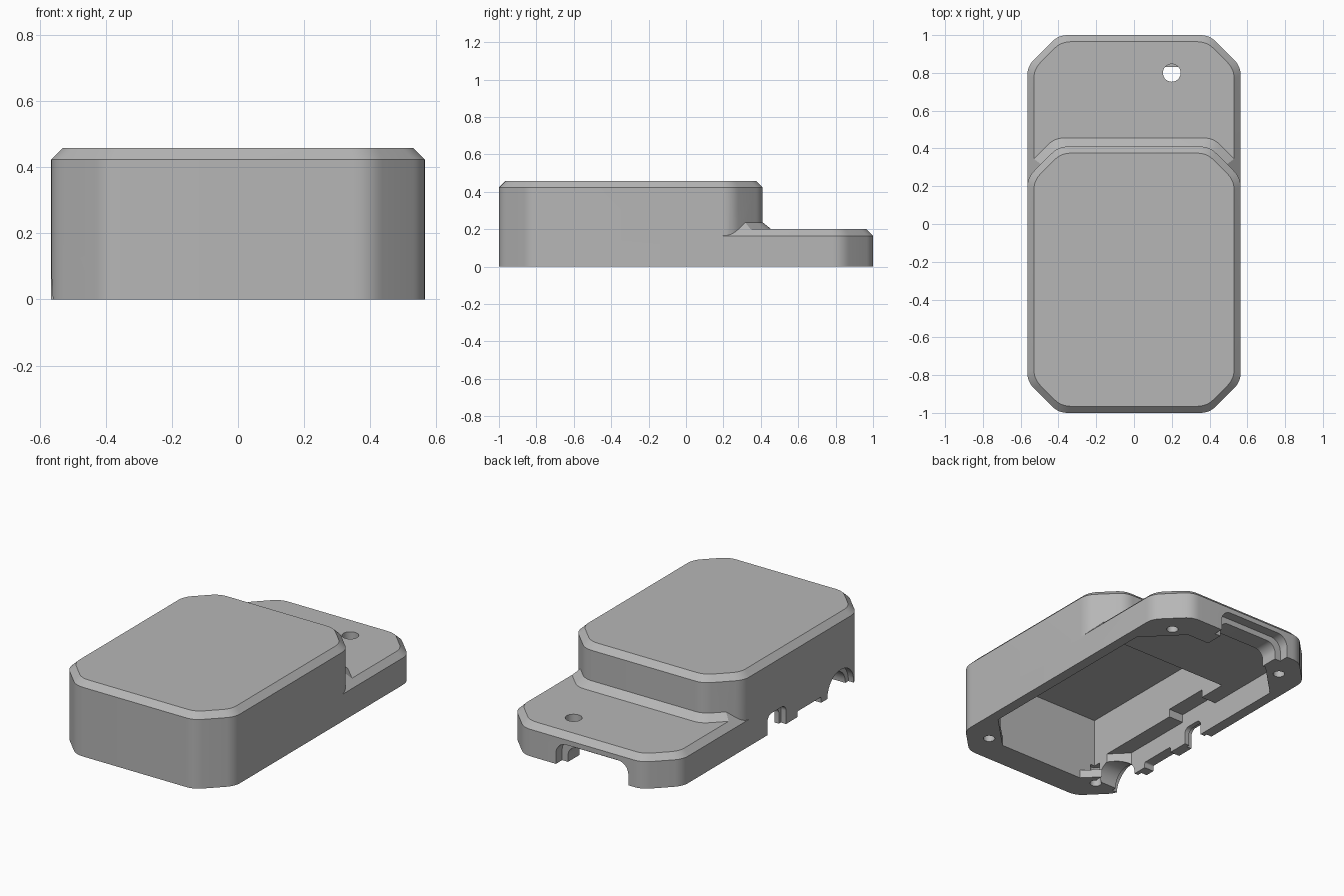
import bpy, bmesh, math
from mathutils import Vector

if "Cube" in bpy.data.objects:
    bpy.data.objects.remove(bpy.data.objects["Cube"])

grey = bpy.data.materials.new("grey_plastic")
grey.diffuse_color = (0.47, 0.47, 0.47, 1)
grey.use_nodes = True
grey.node_tree.nodes["Principled BSDF"].inputs["Base Color"].default_value = grey.diffuse_color


def outline(x, y0, y1, cut, rnd, inset=0.0, segs=6):
    """Rectangle with cut corners whose eight vertices are rounded."""
    x, y0, y1 = x - inset, y0 + inset, y1 - inset
    c = cut - inset * (2 - math.sqrt(2))
    pts = [(x, y0 + c), (x, y1 - c), (x - c, y1), (-x + c, y1),
           (-x, y1 - c), (-x, y0 + c), (-x + c, y0), (x - c, y0)]
    if not rnd:
        return pts
    out = []
    for i, p in enumerate(pts):
        p, a, b = Vector(p), Vector(pts[i - 1]), Vector(pts[(i + 1) % 8])
        s, e = p + (a - p).normalized() * rnd, p + (b - p).normalized() * rnd
        for k in range(segs + 1):
            t = k / segs
            out.append(tuple(s * (1 - t) ** 2 + p * 2 * t * (1 - t) + e * t * t))
    return out


def loft(name, rings):
    """Closed solid through rings of equal point count."""
    bm = bmesh.new()
    rows = [[bm.verts.new(p) for p in r] for r in rings]
    n = len(rows[0])
    bm.faces.new(rows[0])
    bm.faces.new(rows[-1])
    for lo, hi in zip(rows, rows[1:]):
        for i in range(n):
            j = (i + 1) % n
            bm.faces.new((lo[i], lo[j], hi[j], hi[i]))
    bmesh.ops.recalc_face_normals(bm, faces=bm.faces)
    mesh = bpy.data.meshes.new(name)
    bm.to_mesh(mesh)
    bm.free()
    mesh.materials.append(grey)
    ob = bpy.data.objects.new(name, mesh)
    bpy.context.collection.objects.link(ob)
    return ob


def level(pts, z):
    return [(x, y, z) for x, y in pts]


def combine(target, tool, op):
    mod = target.modifiers.new(op, 'BOOLEAN')
    mod.operation, mod.solver, mod.object = op, 'EXACT', tool
    bpy.context.view_layer.objects.active = target
    bpy.ops.object.modifier_apply(modifier=mod.name)
    bpy.data.objects.remove(tool)


def box(name, x0, x1, y0, y1, z0, z1):
    base = [(x0, y0), (x1, y0), (x1, y1), (x0, y1)]
    return loft(name, [level(base, z0), level(base, z1)])


def hole(name, x, y, r, z0, z1):
    c = [(x + r * math.cos(k * math.pi / 16), y + r * math.sin(k * math.pi / 16))
         for k in range(32)]
    return loft(name, [level(c, z0), level(c, z1)])


def arch(name, axis, a0, a1, height, r, d0, d1):
    """Round-topped opening from a0 to a1 wide, running d0 to d1 along axis."""
    prof = [(a0, -0.1)]
    for cx, start in ((a0 + r, 180), (a1 - r, 90)):
        for k in range(9):
            t = math.radians(start - k * 11.25)
            prof.append((cx + r * math.cos(t), height - r + r * math.sin(t)))
    prof.append((a1, -0.1))
    ring = lambda d: [(d, a, z) if axis == 'x' else (a, d, z) for a, z in prof]
    return loft(name, [ring(d0), ring(d1)])


W, CUT, RND, CH = 0.565, 0.165, 0.05, 0.035
STEP = 0.41


def plate_ring(z, inset=0.0):
    return level(outline(W, -1, 1, CUT, RND, inset), z)


def block_ring(z, inset=0.0):
    return level(outline(W, -1, STEP, CUT, RND, inset), z)


# Outer shell: low full-length plate, tall block, sloped skirt at the step
case = loft("case_cover", [plate_ring(0), plate_ring(0.2 - CH), plate_ring(0.2, CH)])
block = loft("block", [block_ring(0), block_ring(0.458 - CH), block_ring(0.458, CH)])
skirt = loft("skirt", [block_ring(0.12, -0.145), block_ring(0.237, 0.0),
                       block_ring(0.25, 0.016)])
limit = loft("limit", [plate_ring(0.1), plate_ring(0.2 - CH), plate_ring(0.265, 0.1)])
combine(skirt, limit, 'INTERSECT')
combine(case, block, 'UNION')
combine(case, skirt, 'UNION')

# Hollow inside: shallow board pocket and deep chamber under the block
pocket = outline(0.5, -0.83, 0.83, 0.21, 0)
combine(case, loft("pocket", [level(pocket, -0.1), level(pocket, 0.15)]), 'DIFFERENCE')
combine(case, box("chamber", -0.4, 0.4, -0.83, 0.31, 0.05, 0.42), 'DIFFERENCE')
combine(case, box("socket_space", -0.5, -0.39, -0.16, 0.13, 0.05, 0.2), 'DIFFERENCE')

# Screw holes in the corner posts and the hole through the plate
for sx in (-1, 1):
    for sy in (-1, 1):
        combine(case, hole("screw", sx * 0.4, sy * 0.82, 0.033, -0.1, 0.12), 'DIFFERENCE')
combine(case, hole("key_hole", 0.2, 0.8, 0.047, 0.1, 0.3), 'DIFFERENCE')

# Openings in the back and left walls, each with a wider outer recess
openings = [
    ('y', -0.31, 0.18, 0.135, 0.07, 1.1, 0.94),
    ('y', -0.27, 0.14, 0.10, 0.06, 1.1, 0.80),
    ('x', -0.82, -0.56, 0.13, 0.125, -0.7, -0.525),
    ('x', -0.79, -0.59, 0.10, 0.095, -0.7, -0.38),
    ('x', -0.16, 0.02, 0.12, 0.04, -0.7, -0.53),
    ('x', -0.14, 0.00, 0.10, 0.035, -0.7, -0.45),
    ('x', -0.50, -0.27, 0.035, 0.01, -0.7, -0.45),
]
for o in openings:
    combine(case, arch("opening", *o), 'DIFFERENCE')

# Smooth the rounded corners, keep the real edges crisp
bpy.ops.object.select_all(action='DESELECT')
case.select_set(True)
bpy.context.view_layer.objects.active = case
bpy.ops.object.shade_smooth_by_angle(angle=math.radians(25))
